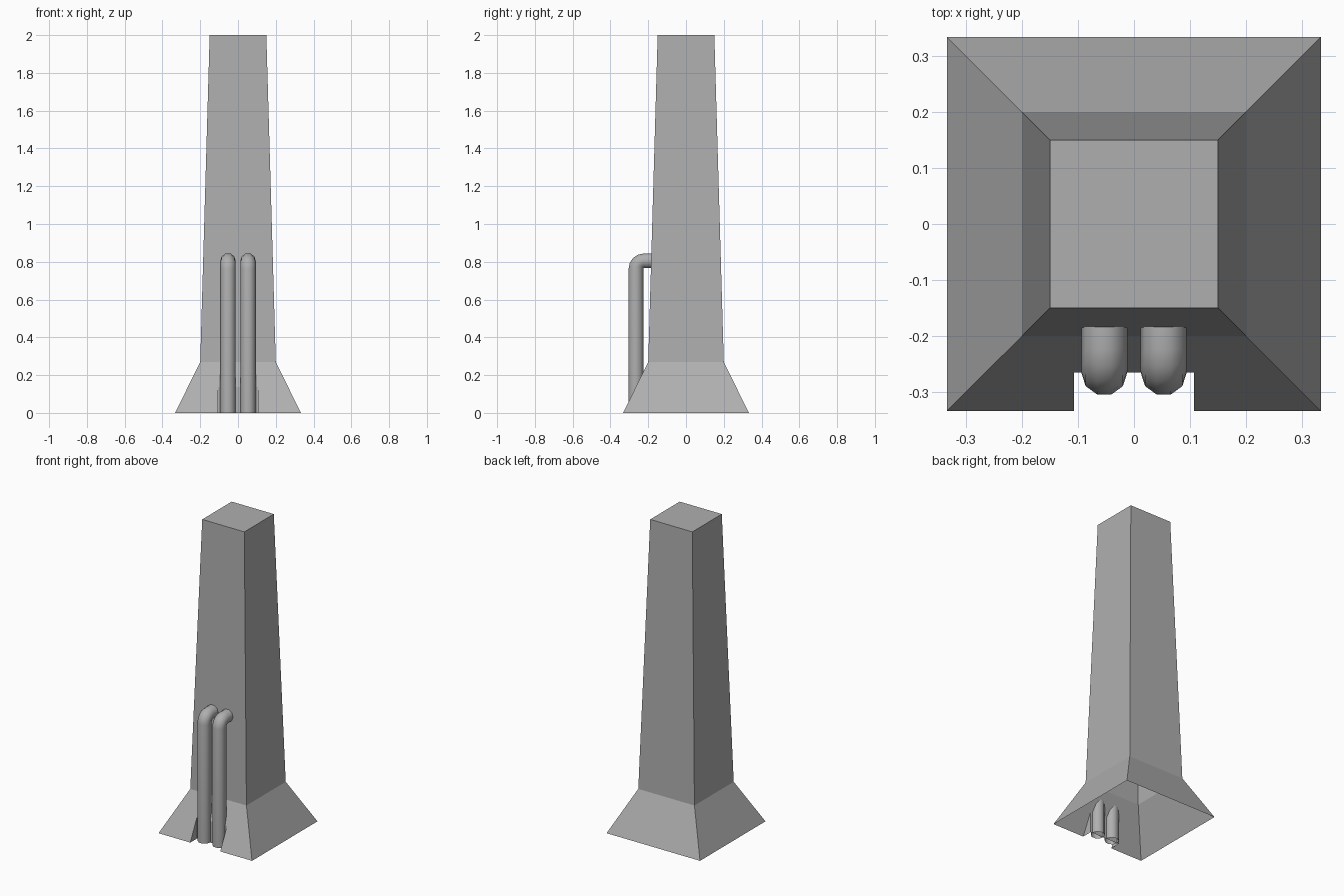
import bpy, bmesh
from math import sin, cos, pi

if "Cube" in bpy.data.objects:
    bpy.data.objects.remove(bpy.data.objects["Cube"])

grey = bpy.data.materials.new("dark_grey")
grey.diffuse_color = (0.43, 0.43, 0.43, 1)
grey.use_nodes = True
grey.node_tree.nodes["Principled BSDF"].inputs["Base Color"].default_value = grey.diffuse_color


def finish(name, bm):
    me = bpy.data.meshes.new(name)
    bm.to_mesh(me)
    bm.free()
    me.materials.append(grey)
    ob = bpy.data.objects.new(name, me)
    bpy.context.collection.objects.link(ob)
    return ob


# Tower: open-bottomed shell, tapered shaft over a flared foot
FOOT, WAIST, TOP = (0.333, 0.0), (0.2, 0.27), (0.15, 2.0)
NX, NY = 0.107, -0.265                      # recess half width and depth
NZ = WAIST[1] * (FOOT[0] + NY) / (FOOT[0] - WAIST[0])

bm = bmesh.new()
rings = [[bm.verts.new((sx * h, sy * h, z))
          for sx, sy in ((-1, -1), (1, -1), (1, 1), (-1, 1))]
         for h, z in (FOOT, WAIST, TOP)]
low, mid, high = rings
for i in range(4):
    j = (i + 1) % 4
    bm.faces.new((mid[i], mid[j], high[j], high[i]))
    if i:
        bm.faces.new((low[i], low[j], mid[j], mid[i]))
bm.faces.new(high)

# Front of the foot with a pipe recess cut into it
(la, lb, lc), (ra, rb, rc) = [
    [bm.verts.new(p) for p in ((s * NX, -FOOT[0], 0), (s * NX, NY, NZ), (s * NX, NY, 0))]
    for s in (-1, 1)]
bm.faces.new((low[0], la, lb, mid[0]))
bm.faces.new((lb, rb, mid[1], mid[0]))
bm.faces.new((ra, low[1], mid[1], rb))
bm.faces.new((la, lc, lb))
bm.faces.new((ra, rb, rc))
bm.faces.new((lc, rc, rb, lb))
finish("tower", bm)


# Pipes: round section swept up and bent back into the shaft
def pipe(name, x, y=-0.265, r=0.041, bend=0.042, top=0.805, end=-0.182, sides=10, steps=4):
    path = [(y, 0.0, 0.0)]                  # y, z, tilt
    for k in range(steps + 1):
        a = pi / 2 * k / steps
        path.append((y + bend * (1 - cos(a)), top - bend + bend * sin(a), a))
    path.append((end, top, pi / 2))
    bm = bmesh.new()
    loops = []
    for py, pz, a in path:
        loops.append([bm.verts.new((x + r * cos(t),
                                    py + r * sin(t) * cos(a),
                                    pz - r * sin(t) * sin(a)))
                      for t in (2 * pi * i / sides for i in range(sides))])
    for a, b in zip(loops, loops[1:]):
        for i in range(sides):
            j = (i + 1) % sides
            bm.faces.new((a[i], a[j], b[j], b[i]))
    ob = finish(name, bm)
    ob.data.shade_smooth()


for label, x in (("left", -0.053), ("right", 0.053)):
    pipe(label + "_pipe", x)
